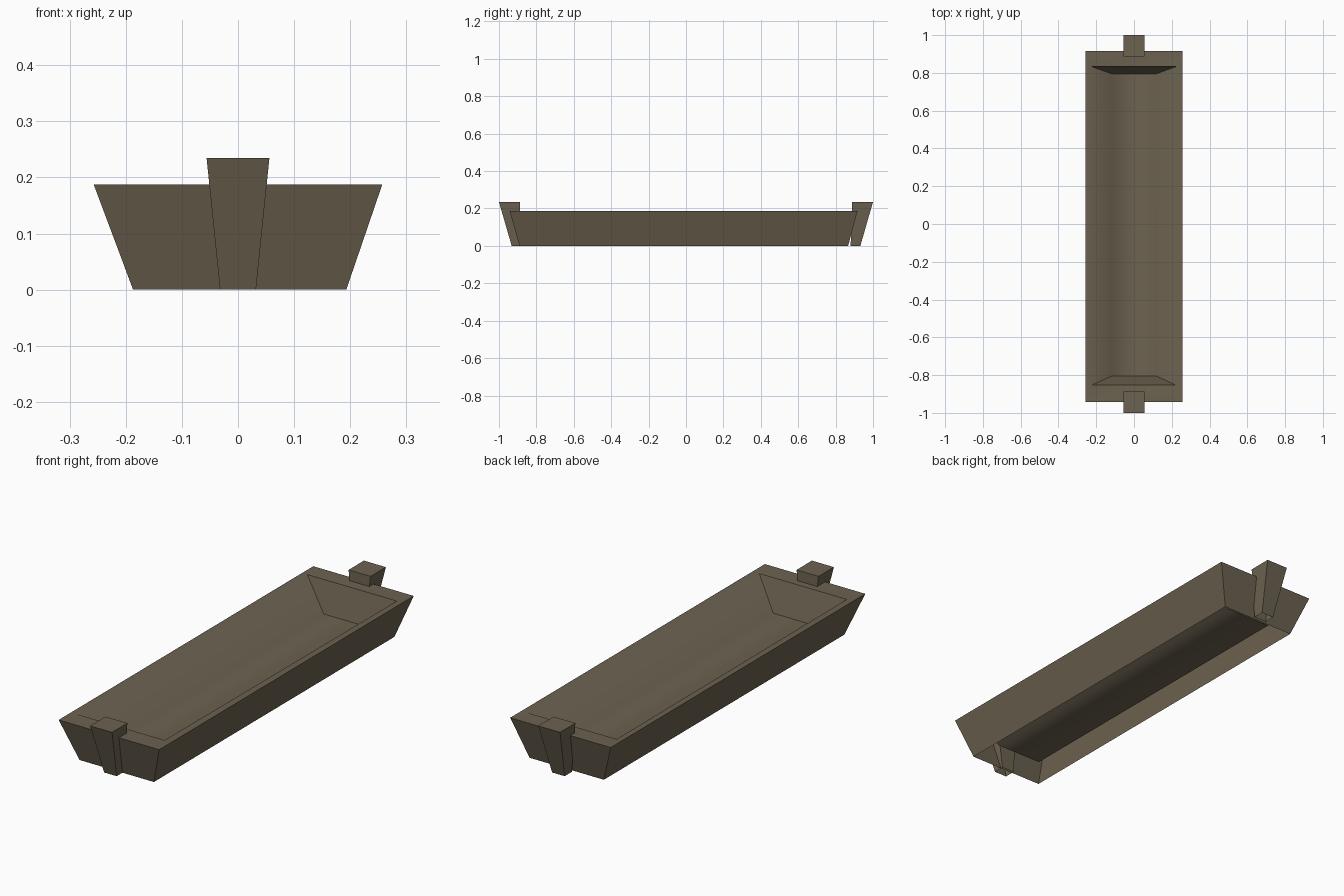
import bpy, bmesh

if "Cube" in bpy.data.objects:
    bpy.data.objects.remove(bpy.data.objects["Cube"])

brown = bpy.data.materials.new("weathered_wood_brown")
brown.diffuse_color = (0.150, 0.122, 0.080, 1)
brown.use_nodes = True
brown.node_tree.nodes["Principled BSDF"].inputs["Base Color"].default_value = brown.diffuse_color


def ring(bm, x0, x1, y0, y1, z):
    """Rectangle of four vertices, anticlockwise from above."""
    return [bm.verts.new(p) for p in
            ((x0, y0, z), (x1, y0, z), (x1, y1, z), (x0, y1, z))]


def loft(bm, a, b):
    """Four quads joining ring a to ring b."""
    return [bm.faces.new((a[i], a[(i + 1) % 4], b[(i + 1) % 4], b[i]))
            for i in range(4)]


def finish(bm, name):
    mesh = bpy.data.meshes.new(name)
    bm.to_mesh(mesh)
    bm.free()
    mesh.materials.append(brown)
    obj = bpy.data.objects.new(name, mesh)
    bpy.context.collection.objects.link(obj)


# Trough: open-bottomed outer shell, rim and sunken basin
bm = bmesh.new()
foot = ring(bm, -0.187, 0.193, -0.89, 0.867, 0.0)
rim_out = ring(bm, -0.257, 0.257, -0.943, 0.917, 0.187)
rim_in = ring(bm, -0.23, 0.228, -0.853, 0.835, 0.187)
rim_in[0].co.x, rim_in[1].co.x = -0.225, 0.222
floor = ring(bm, -0.118, 0.118, -0.805, 0.795, 0.05)
loft(bm, foot, rim_out)
soft = set(loft(bm, rim_out, rim_in))
basin = loft(bm, rim_in, floor)
soft |= {basin[1], basin[3], bm.faces.new(floor)}
# rim, long basin sides and floor blend smoothly; all other edges stay crisp
for f in soft:
    f.smooth = True
for e in bm.edges:
    e.smooth = all(f in soft for f in e.link_faces)
finish(bm, "trough")

# End posts: tapered, open-bottomed blocks leaning outwards
for name, s in (("front_post", -1), ("back_post", 1)):
    bm = bmesh.new()
    low = ring(bm, -0.032, 0.032, *sorted((s * 0.88, s * 0.932)), 0.0)
    top = ring(bm, -0.056, 0.056, *sorted((s * 0.888, s * 1.0)), 0.235)
    loft(bm, low, top)
    bm.faces.new(top)
    finish(bm, name)
